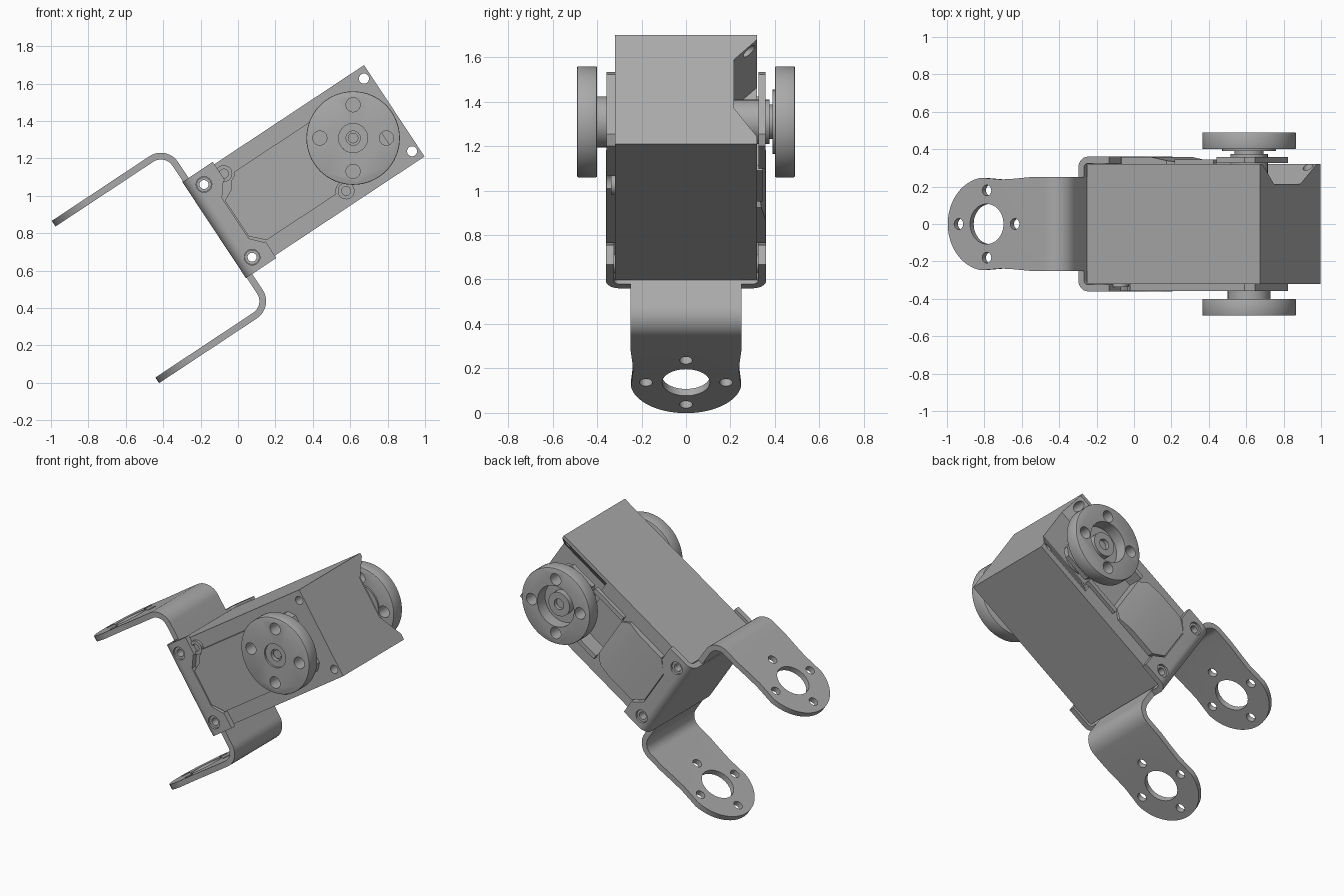
import bpy, bmesh
from math import radians, sin, cos, pi
from mathutils import Matrix, Vector

if "Cube" in bpy.data.objects:
    bpy.data.objects.remove(bpy.data.objects["Cube"])

TILT = radians(33.5)
PLACE = Matrix.Translation((-0.09, 0, 0.842)) @ Matrix.Rotation(-TILT, 4, 'Y')
AXLE = (0.846, 0.0)      # horn axis along the body
parts = []

grey = bpy.data.materials.new("metal_grey")
grey.use_nodes = True
grey.diffuse_color = (0.4, 0.4, 0.4, 1)
grey.node_tree.nodes["Principled BSDF"].inputs["Base Color"].default_value = (0.4, 0.4, 0.4, 1)


def prism(name, pts, axis, a, b, keep=True):
    """Extrude a flat outline along one axis from a to b."""
    place = {'x': lambda p, t: (t, p[0], p[1]),
             'y': lambda p, t: (p[0], t, p[1]),
             'z': lambda p, t: (p[0], p[1], t)}[axis]
    bm = bmesh.new()
    low = [bm.verts.new(place(p, a)) for p in pts]
    high = [bm.verts.new(place(p, b)) for p in pts]
    bm.faces.new(low)
    bm.faces.new(high[::-1])
    for i in range(len(pts)):
        j = (i + 1) % len(pts)
        bm.faces.new((low[i], high[i], high[j], low[j]))
    bmesh.ops.recalc_face_normals(bm, faces=bm.faces)
    mesh = bpy.data.meshes.new(name)
    bm.to_mesh(mesh)
    bm.free()
    mesh.materials.append(grey)
    obj = bpy.data.objects.new(name, mesh)
    bpy.context.collection.objects.link(obj)
    if keep:
        parts.append(obj)
    return obj


def arc(cx, cy, r, start, end, n=10):
    return [(cx + r * cos(start + (end - start) * i / n),
             cy + r * sin(start + (end - start) * i / n)) for i in range(n + 1)]


def disc(c, r, n=32):
    return arc(c[0], c[1], r, 0, 2 * pi, n)[:-1]


def rect(x0, x1, y0, y1):
    return [(x0, y0), (x1, y0), (x1, y1), (x0, y1)]


def combine(obj, tool, op='DIFFERENCE'):
    mod = obj.modifiers.new("cut", 'BOOLEAN')
    mod.operation, mod.solver, mod.object = op, 'EXACT', tool
    bpy.context.view_layer.update()
    graph = bpy.context.evaluated_depsgraph_get()
    mesh = bpy.data.meshes.new_from_object(obj.evaluated_get(graph))
    obj.modifiers.clear()
    obj.data = mesh
    bpy.data.objects.remove(tool)


def drill(obj, c, r, axis='y', a=-1, b=1):
    combine(obj, prism("drill", disc(c, r, 24), axis, a, b, False))


def bevel(obj, width):
    mod = obj.modifiers.new("bevel", 'BEVEL')
    mod.width, mod.segments, mod.limit_method = width, 2, 'ANGLE'


def u_strip(back, end, half, r, t):
    """Outline of a bent sheet in the shape of a U."""
    s = 1 if end > back else -1

    def side(off, rad):
        c = back + s * (off + rad)
        q = half - off - rad
        bend = [(c - s * rad * x, q + rad * y) for x, y in arc(0, 0, 1, 0, pi / 2)]
        run = bend + [(end, half - off)]
        return [(x, -y) for x, y in run[::-1]] + run
    return side(0, r) + side(t, r - t)[::-1]


# Servo case
case = prism("servo_case", rect(0, 1.11, -0.293, 0.293), 'y', -0.32, 0.32)
combine(case, prism("pocket", [(0.33, -0.27), (0.215, -0.1), (0.215, 0.16), (0.33, 0.28)],
                    'x', 0.72, 1.2, False))
combine(case, prism("slot", rect(0.5, 0.75, -0.17, 0.17), 'y', 0.24, 0.4, False))
for v in (-0.233, 0.233):
    drill(case, (1.07, v), 0.027)
    drill(case, (0.044, v), 0.025)

# Raised covers on both sides
front_cover = prism("front_cover", [(0.09, -0.13), (0.16, -0.2), (0.95, -0.2), (0.99, -0.16),
                                    (0.99, 0.16), (0.95, 0.2), (0.2, 0.2), (0.15, 0.13),
                                    (0.09, 0.1)], 'y', -0.357, -0.315)
back_cover = prism("back_cover", [(0.09, -0.13), (0.16, -0.2), (0.45, -0.2), (0.5, -0.15),
                                  (0.5, 0.15), (0.45, 0.2), (0.16, 0.2), (0.09, 0.13)],
                   'y', 0.315, 0.357)
combine(back_cover, prism("slope", [(0.34, 0.36), (0.52, 0.36), (0.52, 0.325)],
                          'z', -0.3, 0.3, False))
idler_mount = prism("idler_mount", [(0.72, -0.1), (0.77, -0.2), (0.95, -0.2), (0.99, -0.16),
                                    (0.99, 0.16), (0.95, 0.2), (0.77, 0.2), (0.72, 0.1)],
                    'y', 0.325, 0.357)
for side in (-1, 1):
    prism("cover_rib", rect(0.5, 0.75, side * 0.185 - 0.015, side * 0.185 + 0.015),
          'y', 0.315, 0.345)

# Case screws
for c in ((0.165, 0.223), (0.659, -0.215)):
    drill(front_cover, c, 0.055)
    screw = prism("case_screw", disc(c, 0.045, 24), 'y', -0.338, -0.31)
    drill(screw, c, 0.024)

# Drive horn (front) and idler horn (back)
for name, a, b, bore in (("drive_horn", -0.49, -0.4, 0.078), ("idler_horn", 0.4, 0.49, 0.135)):
    horn = prism(name, disc(AXLE, 0.25, 64), 'y', a, b)
    bevel(horn, 0.006)
    drill(horn, AXLE, bore)
    for k in range(4):
        ang = k * pi / 2 - TILT
        drill(horn, (AXLE[0] + 0.178 * cos(ang), 0.178 * sin(ang)), 0.038)
prism("drive_shaft", disc(AXLE, 0.115), 'y', -0.405, -0.35)
hub = prism("drive_hub", disc(AXLE, 0.078), 'y', -0.478, -0.4)
drill(hub, AXLE, 0.038, 'y', -0.6, -0.45)
prism("drive_screw", disc(AXLE, 0.028), 'y', -0.465, -0.44)
prism("idler_boss", disc(AXLE, 0.1), 'y', 0.21, 0.375)
prism("idler_collar", disc(AXLE, 0.145), 'y', 0.39, 0.41)
idler = prism("idler_shaft", disc(AXLE, 0.078), 'y', 0.37, 0.455)
drill(idler, AXLE, 0.035, 'y', 0.43, 0.6)

# Clip that wraps the end of the case
clip = prism("case_clip", u_strip(-0.045, 0.15, 0.36, 0.06, 0.036), 'z', -0.308, 0.308)
combine(clip, prism("notch", [(0.2, -0.22), (0.14, -0.2), (0.085, -0.14), (0.085, 0.12),
                              (0.14, 0.19), (0.2, 0.2)], 'y', -1, 1, False))
for v in (-0.233, 0.233):
    drill(clip, (0.044, v), 0.042)
    for y in (-1, 1):
        washer = prism("clip_screw", disc((0.044, v), 0.04, 24), 'y', y * 0.348, y * 0.318)
        drill(washer, (0.044, v), 0.024)

# Forked bracket with two rounded arms
fork = prism("fork_bracket", u_strip(-0.005, -0.742, 0.52, 0.11, 0.036), 'y', -0.26, 0.26)
shape = arc(-0.492, 0, 0.25, pi / 2 + 0.15, 1.5 * pi - 0.15, 32)
shape += [(-0.4, -0.238), (-0.32, -0.242), (-0.22, -0.25), (0.1, -0.25)]
shape += [(0.1, 0.25), (-0.22, 0.25), (-0.32, 0.242), (-0.4, 0.238)]
combine(fork, prism("arm_shape", shape, 'z', -1, 1, False), 'INTERSECT')
drill(fork, (-0.492, 0), 0.108, 'z')
for k in range(4):
    ang = k * pi / 2
    drill(fork, (-0.492 + 0.18 * cos(ang), 0.18 * sin(ang)), 0.029, 'z')

# Tilt everything into place and shade
bpy.ops.object.select_all(action='DESELECT')
for obj in parts:
    obj.data.transform(PLACE)
    obj.select_set(True)
bpy.context.view_layer.objects.active = parts[0]
bpy.ops.object.shade_smooth_by_angle(angle=radians(30))
